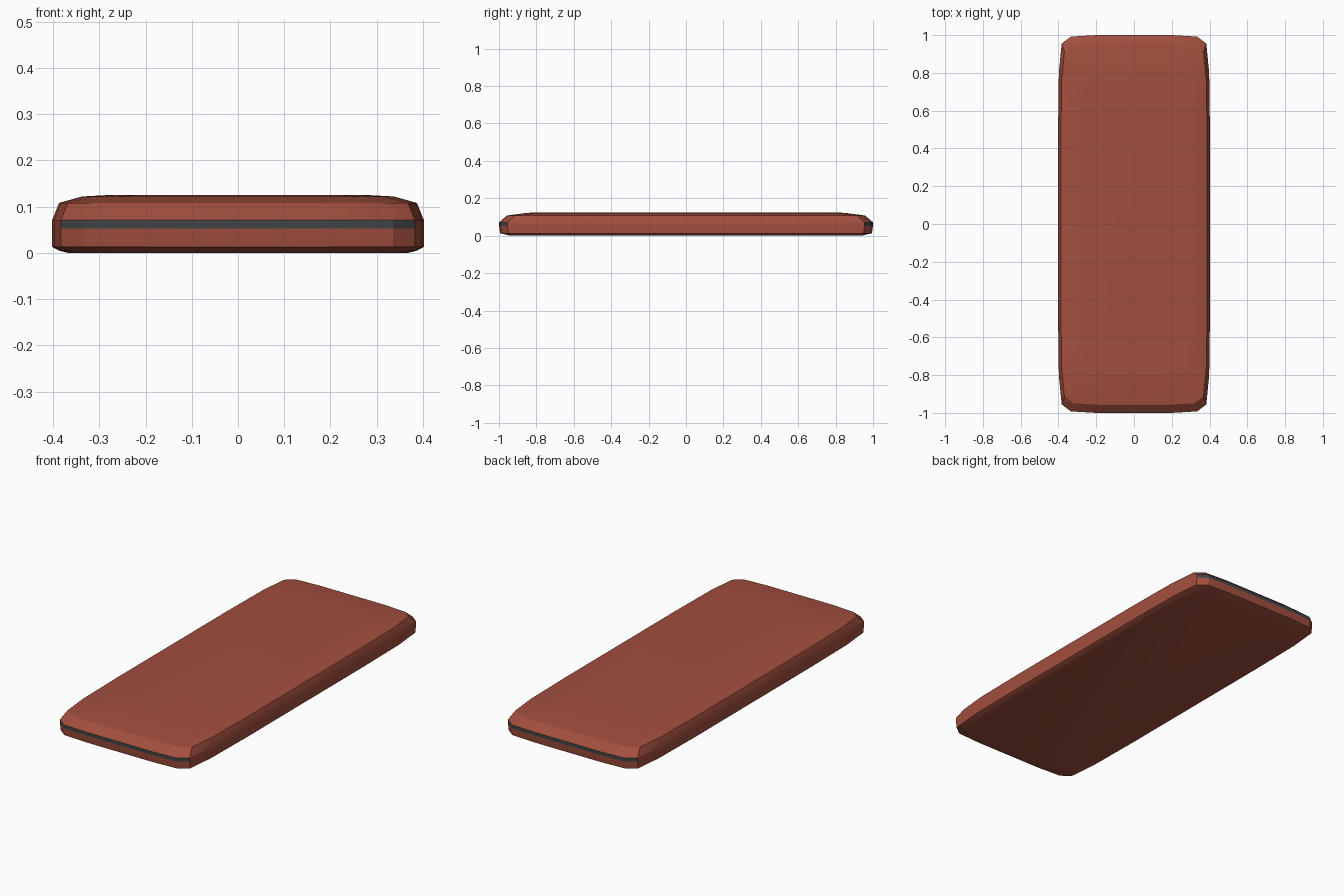
import bpy, bmesh

if "Cube" in bpy.data.objects:
    bpy.data.objects.remove(bpy.data.objects["Cube"])


def material(name, rgb):
    m = bpy.data.materials.new(name)
    m.diffuse_color = (*rgb, 1)
    m.use_nodes = True
    m.node_tree.nodes["Principled BSDF"].inputs["Base Color"].default_value = m.diffuse_color
    return m


red = material("brick red", (0.36, 0.078, 0.048))
grey = material("dark grey", (0.055, 0.06, 0.066))

# One quarter of the plan outline, from the long side round to the short end
QUARTER = [(0.402, 0.5), (0.398, 0.8), (0.383, 0.955), (0.335, 0.992), (0.2, 1.0)]
# Rings up the body: height, inset in x, inset in y
RINGS = [(0, .035, .06), (.005, .015, .04), (.013, 0, .006), (.053, 0, 0),
         (.071, 0, 0), (.108, .015, .043), (.122, .065, .15), (.125, .12, .22)]


def outline(dx, dy):
    q = [(x - dx * min(1, x / 0.3), y - dy * min(1, y / 0.5)) for x, y in QUARTER]
    half = q + [(-x, y) for x, y in reversed(q)]
    return half + [(-x, -y) for x, y in half]


# Rounded slab body, lofted through the rings
bm = bmesh.new()
loops = [[bm.verts.new((x, y, z)) for x, y in outline(dx, dy)] for z, dx, dy in RINGS]
n = len(loops[0])
for low, high in zip(loops, loops[1:]):
    for i in range(n):
        j = (i + 1) % n
        bm.faces.new((low[i], low[j], high[j], high[i]))
bm.faces.new(list(reversed(loops[0])))
bm.faces.new(loops[-1])
bmesh.ops.recalc_face_normals(bm, faces=bm.faces)

# Dark seam across both short ends
for f in bm.faces:
    c = f.calc_center_median()
    if 0.053 < c.z < 0.071 and abs(c.y) > 0.95:
        f.material_index = 1

mesh = bpy.data.meshes.new("slab_body")
bm.to_mesh(mesh)
bm.free()
mesh.materials.append(red)
mesh.materials.append(grey)
body = bpy.data.objects.new("slab_body", mesh)
bpy.context.collection.objects.link(body)
bpy.context.view_layer.objects.active = body
body.select_set(True)
bpy.ops.object.shade_smooth_by_angle(angle=0.4)
